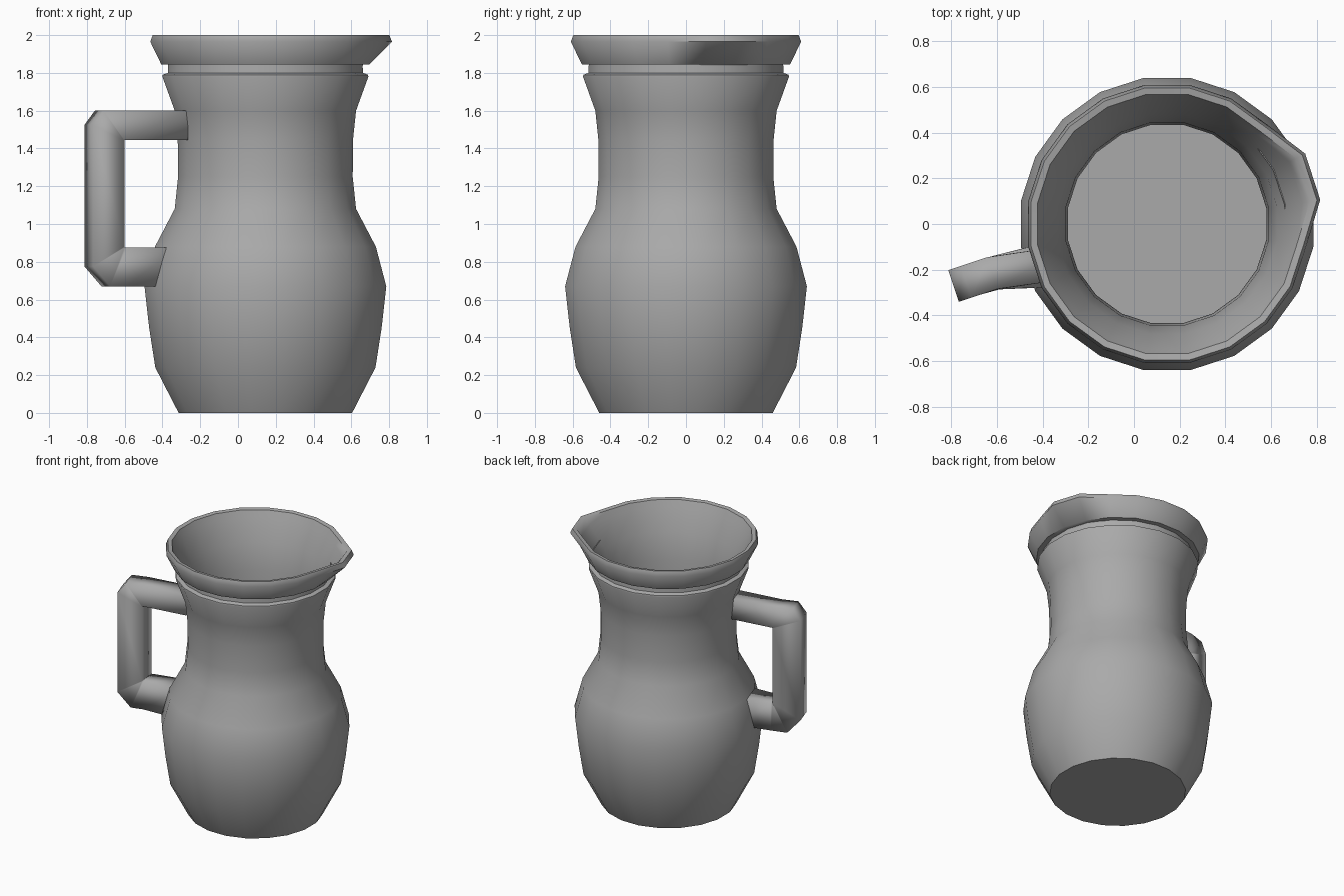
import bpy, bmesh, math

old = bpy.data.objects.get("Cube")
if old:
    bpy.data.objects.remove(old, do_unlink=True)

clay = bpy.data.materials.new("grey_clay")
clay.use_nodes = True
GREY = (0.4, 0.4, 0.4, 1)
clay.diffuse_color = GREY
clay.node_tree.nodes["Principled BSDF"].inputs["Base Color"].default_value = GREY

SIDES = 20
CENTRE_X = 0.145


def finish(name, bm):
    """Turn a bmesh into a smooth shaded object."""
    bmesh.ops.remove_doubles(bm, verts=bm.verts, dist=0.0005)
    bmesh.ops.recalc_face_normals(bm, faces=bm.faces)
    mesh = bpy.data.meshes.new(name)
    bm.to_mesh(mesh)
    bm.free()
    mesh.materials.append(clay)
    mesh.shade_smooth()
    obj = bpy.data.objects.new(name, mesh)
    bpy.context.collection.objects.link(obj)
    return obj


def skin(bm, rings):
    """Bridge successive rings with quads and cap both ends."""
    for a, b in zip(rings, rings[1:]):
        for i in range(len(a)):
            j = (i + 1) % len(a)
            corners = list(dict.fromkeys((a[i], a[j], b[j], b[i])))
            bm.faces.new(corners)
    bm.faces.new(rings[0])
    bm.faces.new(rings[-1])


# Jug: outer wall, groove, rim, then inner wall (radius, height, spout pull)
profile = [
    (0.465, 0, 0), (0.59, 0.24, 0), (0.623, 0.45, 0), (0.648, 0.67, 0),
    (0.592, 0.88, 0), (0.486, 1.08, 0), (0.468, 1.25, 0), (0.47, 1.45, 0),
    (0.486, 1.6, 0), (0.552, 1.78, 0), (0.55, 1.79, 0), (0.523, 1.8, 0),
    (0.521, 1.845, 0), (0.558, 1.845, 0), (0.617, 1.965, 0.1), (0.604, 2.0, 0.1),
    (0.575, 1.995, 0.1), (0.555, 1.95, 0.08), (0.487, 1.79, 0), (0.45, 1.6, 0),
    (0.44, 1.25, 0), (0.455, 1.08, 0), (0.56, 0.88, 0), (0.615, 0.67, 0),
    (0.555, 0.24, 0), (0.44, 0.04, 0),
]
bm = bmesh.new()
rings = []
for radius, z, pull in profile:
    ring = []
    for i in range(SIDES):
        angle = math.tau * (i + 0.5) / SIDES
        r = radius * (1 + pull * (i < 2))     # two neighbouring points form the spout
        ring.append(bm.verts.new((CENTRE_X + r * math.cos(angle), r * math.sin(angle), z)))
    rings.append(ring)
skin(bm, rings)
jug = finish("jug_body", bm)
bpy.context.view_layer.objects.active = jug
jug.select_set(True)
bpy.ops.object.shade_smooth_by_angle(angle=math.radians(50))
jug.select_set(False)

# Handle: square bar; outer x, z, inner x, z, half width
BEND = -0.62
stations = [
    (-0.275, 1.6, -0.275, 1.445, 0.073), (-0.62, 1.6, -0.612, 1.445, 0.073),
    (-0.735, 1.6, -0.612, 1.445, 0.073), (-0.79, 1.525, -0.612, 1.44, 0.073),
    (-0.79, 0.775, -0.612, 0.88, 0.073), (-0.7, 0.67, -0.612, 0.875, 0.073),
    (-0.6, 0.67, -0.6, 0.875, 0.075), (-0.36, 0.67, -0.34, 0.875, 0.1),
]


def side_point(x, z, offset):
    """Place a point beside the bent centre line of the handle."""
    slope = 0.145 if x > BEND else 0.33
    y = -0.215 + (x - BEND) * slope
    length = math.hypot(1, slope)
    return (x - offset * slope / length, y + offset / length, z)


bm = bmesh.new()
rings = []
for ox, oz, ix, iz, half in stations:
    points = [(ox, oz, half), (ox, oz, -half), (ix, iz, -half), (ix, iz, half)]
    rings.append([bm.verts.new(side_point(*p)) for p in points])
skin(bm, rings)
finish("handle", bm)
